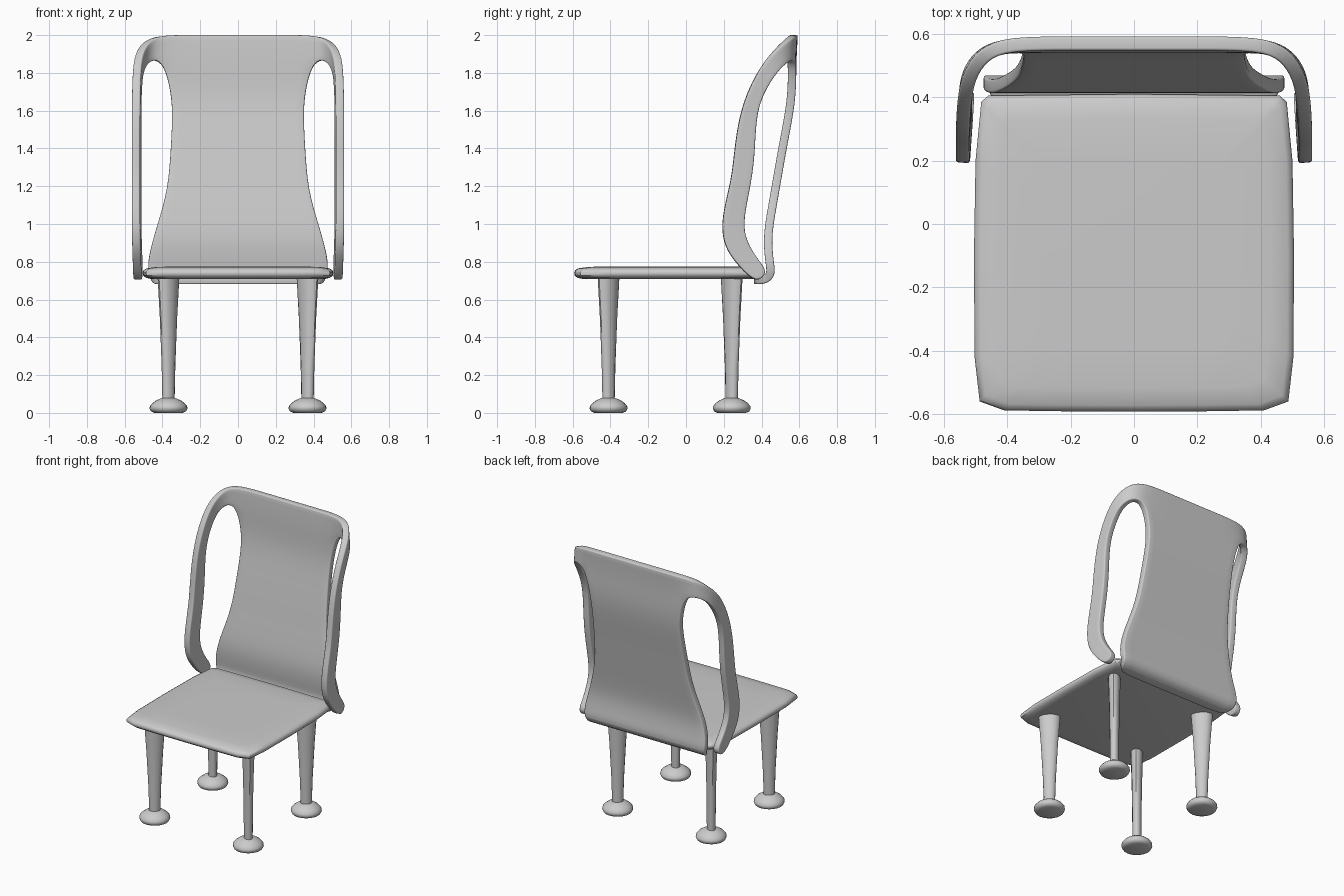
import bpy, bmesh
from math import cos, sin, pi, atan2

if "Cube" in bpy.data.objects:
    bpy.data.objects.remove(bpy.data.objects["Cube"])


def finish(name, bm):
    bmesh.ops.recalc_face_normals(bm, faces=bm.faces)
    me = bpy.data.meshes.new(name)
    bm.to_mesh(me)
    bm.free()
    ob = bpy.data.objects.new(name, me)
    bpy.context.collection.objects.link(ob)
    bpy.ops.object.select_all(action='DESELECT')
    ob.select_set(True)
    bpy.context.view_layer.objects.active = ob
    return ob


def skin(name, rings, angle=0.7):
    """Closed solid through a stack of equal-length point rings."""
    bm = bmesh.new()
    vs = [[bm.verts.new(p) for p in ring] for ring in rings]
    n = len(vs[0])
    for a, b in zip(vs, vs[1:]):
        for i in range(n):
            bm.faces.new((a[i], a[(i + 1) % n], b[(i + 1) % n], b[i]))
    bm.faces.new(vs[0])
    bm.faces.new(vs[-1])
    finish(name, bm)
    bpy.ops.object.shade_smooth_by_angle(angle=angle)


def ellipse(cx, cy, z, a, b, turn, n):
    pts = []
    for i in range(n):
        t = 2 * pi * i / n
        u, v = a * cos(t), b * sin(t)
        pts.append((cx + u * cos(turn) - v * sin(turn),
                    cy + u * sin(turn) + v * cos(turn), z))
    return pts


# Seat: softly rounded slab
half = [(0, -.592), (.22, -.591), (.41, -.588), (.487, -.56), (.503, -.42),
        (.505, -.1), (.5, .2), (.482, .385), (.46, .405), (0, .41)]
outline = half + [(-x, y) for x, y in half[-2:0:-1]]
skin("seat", [[(x * s, (y + .09) * s - .09, z) for x, y in outline]
              for z, s in ((.708, .9), (.715, .965), (.728, .995), (.742, 1),
                           (.755, .99), (.765, .96), (.773, .85), (.776, .6))])

# Legs: flattened section pointing at each corner, with domed feet
for sx, side in ((-1, "left"), (1, "right")):
    for y, sy, end in ((-.41, -1, "front"), (.242, 1, "rear")):
        x = .368 * sx
        turn = atan2(sy, sx)
        skin(f"{end}_{side}_leg",
             [ellipse(x, y, z, a, b, turn, 12) for z, a, b in
              ((.06, .036, .029), (.25, .042, .03), (.5, .055, .034), (.725, .071, .041))])
        skin(f"{end}_{side}_foot",
             [ellipse(x, y, z, r, r, 0, 20) for z, r in
              ((0, .075), (.008, .093), (.022, .1), (.035, .099), (.052, .085),
               (.067, .064), (.077, .04), (.082, .015))])

# Back panel half: (half width, y, z) from the curl under the seat to the top
rows = [(.43, .36, .703), (.455, .42, .703), (.472, .453, .735), (.478, .442, .80),
        (.455, .432, .90), (.425, .44, 1.0), (.37, .473, 1.18), (.355, .51, 1.4),
        (.345, .55, 1.6), (.36, .562, 1.73), (.40, .562, 1.865), (.40, .570, 2.0)]
# Side hoop: (x, outer y, outer z, inner y, inner z) from top corner to lower end
hoop = [(.40, .570, 2.0, .562, 1.865), (.48, .535, 1.978, .545, 1.872),
        (.527, .455, 1.91, .49, 1.82), (.538, .365, 1.79, .43, 1.73),
        (.541, .285, 1.60, .37, 1.60), (.541, .255, 1.38, .365, 1.38),
        (.541, .242, 1.24, .345, 1.22), (.541, .195, 1.06, .31, 1.06),
        (.540, .19, .95, .305, .96), (.538, .215, .86, .335, .88),
        (.535, .28, .775, .385, .805), (.532, .375, .68, .435, .745)]
bm = bmesh.new()
grid = [[bm.verts.new((w * t, y, z)) for t in (0, .5, 1)] for w, y, z in rows]
for a, b in zip(grid, grid[1:]):
    for i in (0, 1):
        bm.faces.new((a[i], a[i + 1], b[i + 1], b[i]))
pairs = [(grid[-1][2], grid[-2][2])]
for x, oy, oz, iy, iz in hoop[1:]:
    pairs.append((bm.verts.new((x, oy, oz)), bm.verts.new((x - .008, iy, iz))))
for (o, i), (o2, i2) in zip(pairs, pairs[1:]):
    bm.faces.new((o, i, i2, o2))
back = finish("backrest", bm)

# Mirror, smooth, thicken and round the backrest sheet
m = back.modifiers.new("mirror", 'MIRROR')
m.use_clip = True
m = back.modifiers.new("smooth", 'SUBSURF')
m.levels = m.render_levels = 2
m = back.modifiers.new("thickness", 'SOLIDIFY')
m.thickness = .044
m.offset = 0
m = back.modifiers.new("round", 'BEVEL')
m.width = .014
m.segments = 3
m.limit_method = 'ANGLE'
m.angle_limit = 1.0
bpy.ops.object.shade_smooth_by_angle(angle=0.7)
